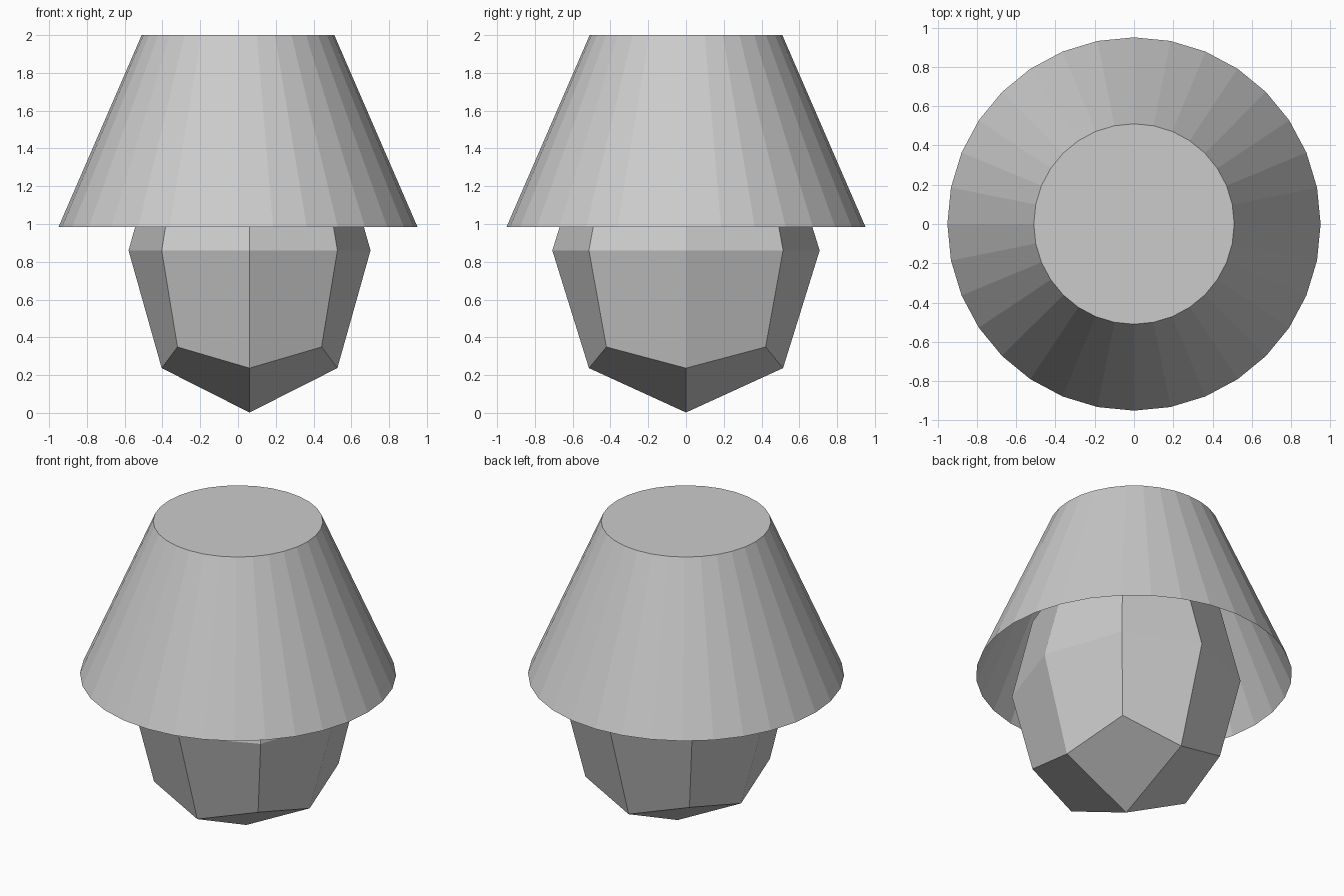
import bpy
import bmesh

if "Cube" in bpy.data.objects:
    bpy.data.objects.remove(bpy.data.objects["Cube"])

# Faceted base: a cube rounded by one subdivision step, set slightly off-centre
bpy.ops.mesh.primitive_cube_add(size=2, location=(0.061, 0, 0.86))
base = bpy.context.object
base.name = "lamp_base"
base.scale = (0.763, 0.843, 1.022)
subsurf = base.modifiers.new("rounding", 'SUBSURF')
subsurf.levels = 1
subsurf.render_levels = 1

# Shade: tapered drum with a closed top and an open bottom
z0, z1 = 0.985, 2.0
bpy.ops.mesh.primitive_cone_add(vertices=32, radius1=0.95, radius2=0.51,
                                depth=z1 - z0, location=(0, 0, (z0 + z1) / 2))
shade = bpy.context.object
shade.name = "lamp_shade"
bm = bmesh.new()
bm.from_mesh(shade.data)
bottom = [f for f in bm.faces if f.normal.z < -0.9]
bmesh.ops.delete(bm, geom=bottom, context='FACES_ONLY')
bm.to_mesh(shade.data)
bm.free()
